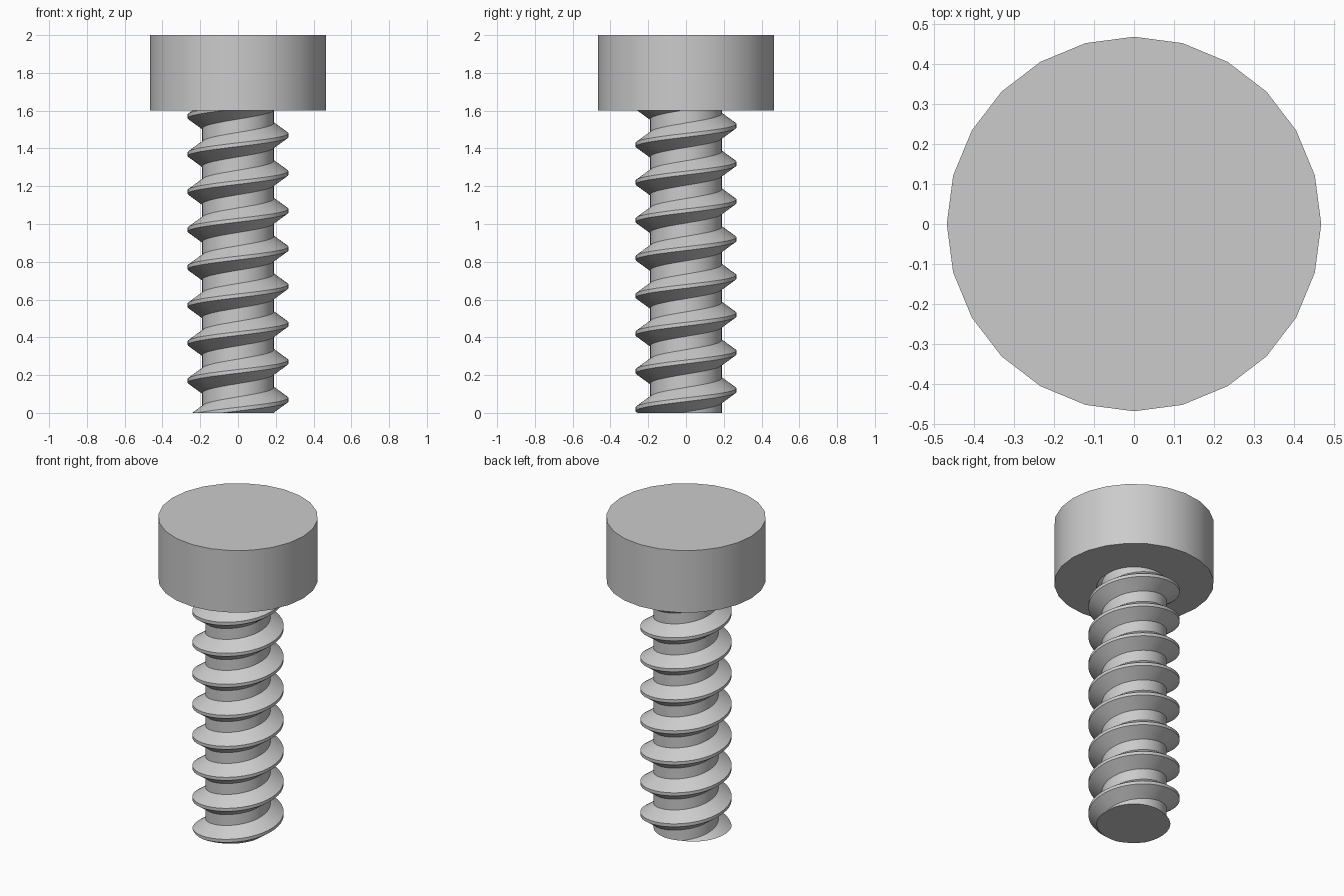
import bpy, bmesh
from math import cos, sin, tau, radians

cube = bpy.data.objects.get("Cube")
if cube:
    bpy.data.objects.remove(cube)

HEAD_RADIUS, SHAFT_RADIUS, CREST_RADIUS = 0.467, 0.19, 0.267
SHAFT_TOP, TOTAL_HEIGHT = 1.6, 2.0
PITCH, STEPS = 0.2, 48

# Single plain grey metal
grey = bpy.data.materials.new("grey metal")
grey.use_nodes = True
colour = (0.6, 0.6, 0.6, 1)
grey.diffuse_color = colour
grey.node_tree.nodes["Principled BSDF"].inputs["Base Color"].default_value = colour


def finish(obj):
    """Assign the material and smooth the round surfaces."""
    obj.data.materials.append(grey)
    bpy.ops.object.select_all(action='DESELECT')
    obj.select_set(True)
    bpy.context.view_layer.objects.active = obj
    bpy.ops.object.shade_smooth_by_angle(angle=radians(30))


def cylinder(name, radius, bottom, top, sides):
    bpy.ops.mesh.primitive_cylinder_add(
        vertices=sides, radius=radius, depth=top - bottom,
        location=(0, 0, (bottom + top) / 2))
    obj = bpy.context.object
    obj.name = name
    finish(obj)


def clip(bm, height, direction):
    """Cut the mesh flat at a height and cap the opening."""
    cut = bmesh.ops.bisect_plane(
        bm, geom=bm.verts[:] + bm.edges[:] + bm.faces[:], dist=1e-6,
        plane_co=(0, 0, height), plane_no=(0, 0, direction), clear_outer=True)
    edges = [e for e in cut["geom_cut"] if isinstance(e, bmesh.types.BMEdge)]
    bmesh.ops.edgeloop_fill(bm, edges=edges)


def helical_thread(name):
    # Trapezoid section as radius and height offset, rooted inside the shaft
    section = [(0.18, -0.072), (CREST_RADIUS, -0.01),
               (CREST_RADIUS, 0.01), (0.18, 0.072)]
    bm = bmesh.new()
    previous = None
    for i in range(-STEPS, 9 * STEPS):
        a = tau * i / STEPS
        z = 0.07 + PITCH * i / STEPS
        ring = [bm.verts.new((r * cos(a), r * sin(a), z + dz)) for r, dz in section]
        if previous:
            for j in range(4):
                k = (j + 1) % 4
                bm.faces.new((previous[j], ring[j], ring[k], previous[k]))
        previous = ring
    clip(bm, 0, -1)
    clip(bm, SHAFT_TOP, 1)
    bmesh.ops.recalc_face_normals(bm, faces=bm.faces[:])
    mesh = bpy.data.meshes.new(name)
    bm.to_mesh(mesh)
    bm.free()
    obj = bpy.data.objects.new(name, mesh)
    bpy.context.collection.objects.link(obj)
    finish(obj)


cylinder("head", HEAD_RADIUS, SHAFT_TOP, TOTAL_HEIGHT, 24)
cylinder("shaft", SHAFT_RADIUS, 0, SHAFT_TOP, STEPS)
helical_thread("thread")
